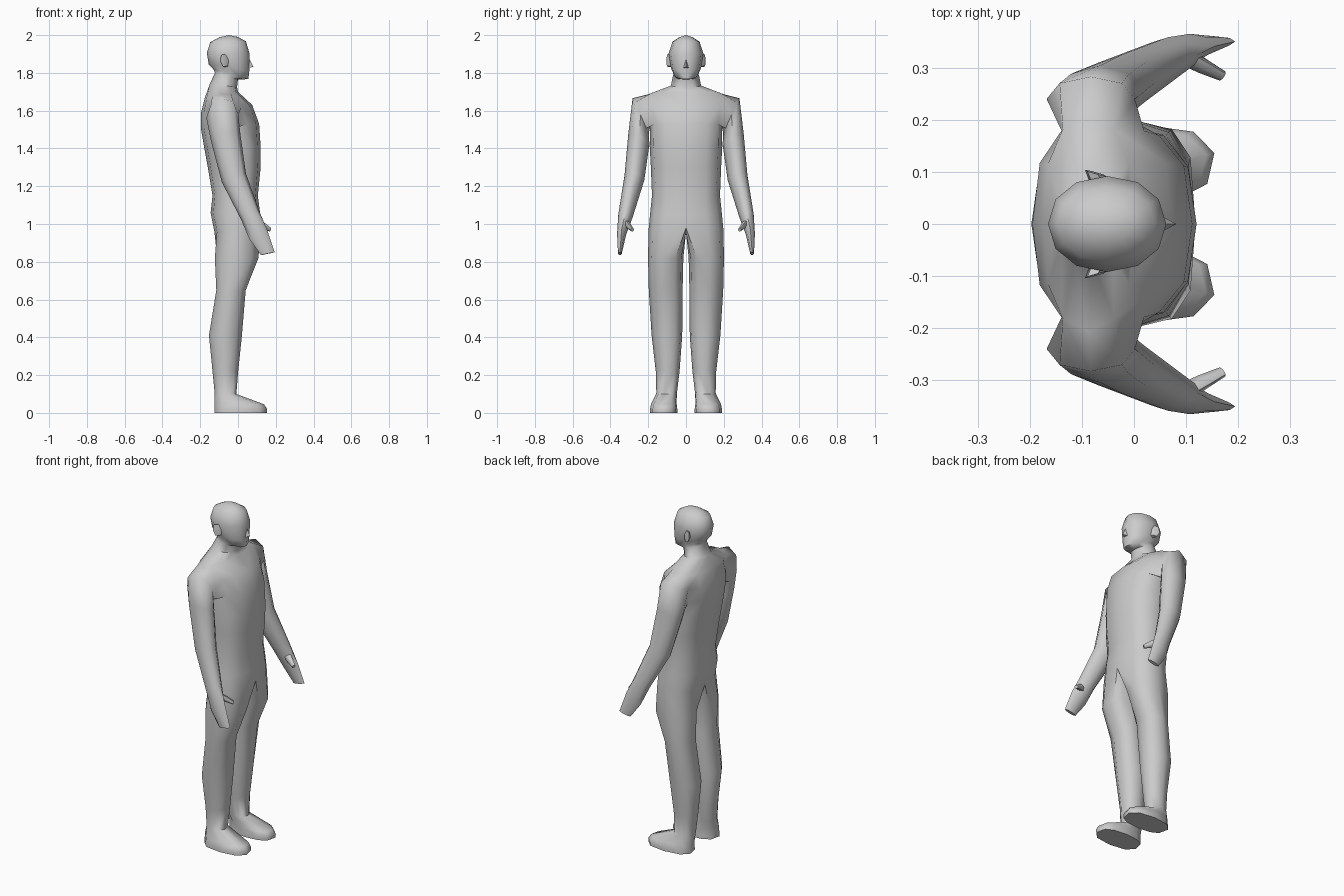
import bpy, bmesh, math
from mathutils import Vector

if "Cube" in bpy.data.objects:
    bpy.data.objects.remove(bpy.data.objects["Cube"])

skin = bpy.data.materials.new("plain_grey")
skin.diffuse_color = (0.6, 0.6, 0.6, 1)
skin.use_nodes = True
skin.node_tree.nodes["Principled BSDF"].inputs["Base Color"].default_value = skin.diffuse_color


def power(v, e):
    return math.copysign(abs(v) ** (2 / e), v)


def ring(bm, angles, fx, fz, bx, bz, y0, y1, e):
    """Rounded cross-section from front point to back point, y0 to y1 wide."""
    out = []
    for a in angles:
        t = (1 + power(math.cos(math.radians(a)), e)) / 2
        s = power(math.sin(math.radians(a)), e)
        y = (y0 + y1) / 2 + s * (y1 - y0) / 2
        out.append(bm.verts.new((bx + (fx - bx) * t, y, bz + (fz - bz) * t)))
    return out


def bridge(bm, a, b, closed=True):
    n = len(a)
    for i in range(n if closed else n - 1):
        j = (i + 1) % n
        bm.faces.new((a[i], a[j], b[j], b[i]))


def finish(bm, name, mirror=True):
    if mirror:
        bmesh.ops.mirror(bm, geom=bm.verts[:] + bm.edges[:] + bm.faces[:],
                         axis='Y', merge_dist=0.0005)
        bmesh.ops.remove_doubles(bm, verts=bm.verts[:], dist=0.0005)
    bmesh.ops.recalc_face_normals(bm, faces=bm.faces[:])
    me = bpy.data.meshes.new(name)
    bm.to_mesh(me)
    bm.free()
    me.materials.append(skin)
    ob = bpy.data.objects.new(name, me)
    bpy.context.collection.objects.link(ob)
    bpy.ops.object.select_all(action='DESELECT')
    ob.select_set(True)
    bpy.context.view_layer.objects.active = ob
    bpy.ops.object.shade_smooth_by_angle(angle=math.radians(62))


# Body: one half is lofted from hips to crown, then mirrored
bm = bmesh.new()
half = [30 * i for i in range(7)]
# front x, front z, back x, back z, half width, squareness
torso = [
    (0.118, 0.98, -0.125, 0.96, 0.198, 2.5),   # hips
    (0.118, 1.05, -0.145, 1.06, 0.190, 2.5),
    (0.105, 1.15, -0.135, 1.15, 0.180, 2.5),   # waist
    (0.120, 1.30, -0.160, 1.30, 0.186, 2.5),
    (0.120, 1.41, -0.180, 1.41, 0.192, 2.5),
    (0.112, 1.53, -0.197, 1.51, 0.190, 2.6),   # armpit
    (0.075, 1.63, -0.195, 1.59, 0.200, 2.6),   # chest
    (0.000, 1.70, -0.175, 1.67, 0.205, 2.4),   # shoulder top
    (-0.005, 1.725, -0.150, 1.74, 0.080, 2.0),  # neck
    (0.000, 1.765, -0.122, 1.80, 0.070, 2.0),
    (0.055, 1.767, -0.130, 1.82, 0.066, 2.2),  # jaw
    (0.060, 1.81, -0.155, 1.845, 0.080, 2.1),
    (0.062, 1.90, -0.165, 1.905, 0.092, 2.1),  # brow
    (0.042, 1.967, -0.147, 1.963, 0.072, 2.1),
    (0.000, 1.99, -0.100, 1.988, 0.035, 2.0),  # crown
]
rings = [ring(bm, half, f, fz, b, bz, -w, w, e) for f, fz, b, bz, w, e in torso]
for k in range(len(rings) - 1):
    for i in range(6):
        if k in (5, 6) and i in (2, 3):        # arm opening
            continue
        a, b = rings[k], rings[k + 1]
        bm.faces.new((a[i], a[i + 1], b[i + 1], b[i]))
top = bm.verts.new((-0.05, 0, 2.0))
for i in range(6):
    bm.faces.new((rings[-1][i], rings[-1][i + 1], top))

# Arm: grows out of the opening down to the fingertips
lo, mid, hi = rings[5], rings[6], rings[7]
prev = [lo[2], lo[3], lo[4], mid[4], hi[4], hi[3], hi[2], mid[2]]
bm.verts.remove(mid[3])
# centre, forward half size, outward half size, forward tilt, outward tilt
arm = [
    ((-0.083, 0.240, 1.570), 0.085, 0.105, 5, 66),   # shoulder
    ((-0.065, 0.249, 1.455), 0.080, 0.064, 10, 30),
    ((-0.022, 0.273, 1.245), 0.068, 0.054, 20, 14),  # elbow
    ((0.065, 0.320, 1.045), 0.053, 0.039, 24, 10),   # wrist
    ((0.107, 0.341, 0.945), 0.053, 0.024, 27, 5),    # palm
    ((0.158, 0.350, 0.843), 0.037, 0.010, 12, 5),    # fingertips
]
for c, f, o, tf, to in arm:
    tf, to = math.radians(tf), math.radians(to)
    F = Vector((math.cos(tf), 0, math.sin(tf))) * f
    O = Vector((0, math.cos(to), math.sin(to))) * o
    cur = []
    for i in range(8):
        a = math.radians(-45 - 45 * i)
        cur.append(bm.verts.new(Vector(c) + F * math.cos(a) + O * math.sin(a)))
    bridge(bm, prev, cur)
    prev = cur
bm.faces.new(prev)

# Leg: hip edge plus crotch points form the first closed ring
crotch = [bm.verts.new((x, 0, 0.955)) for x in (-0.07, 0.0, 0.07)]
prev = rings[0] + crotch
loop = [-30 + 40 * i for i in range(7)] + [240, 270, 300]
# front x, front z, back x, back z, inner y, outer y, squareness
leg = [
    (0.110, 0.82, -0.124, 0.82, 0.014, 0.201, 2.3),  # thigh
    (0.042, 0.65, -0.116, 0.65, 0.018, 0.197, 2.2),  # knee
    (0.022, 0.41, -0.155, 0.41, 0.020, 0.182, 2.1),  # calf
    (0.002, 0.22, -0.136, 0.22, 0.034, 0.160, 2.1),
    (-0.008, 0.10, -0.125, 0.11, 0.048, 0.157, 2.2),  # ankle
    (0.140, 0.045, -0.127, 0.06, 0.050, 0.183, 2.5),  # foot
    (0.156, 0.02, -0.127, 0.02, 0.046, 0.191, 2.5),
    (0.154, 0.00, -0.127, 0.00, 0.046, 0.191, 2.5),  # sole
]
for row in leg:
    cur = ring(bm, loop, *row)
    bridge(bm, prev, cur)
    prev = cur
bm.faces.new(prev)
finish(bm, "body")


def tapered(name, sections, sides, mirror=True):
    """Closed tube through (centre, radius vector A, radius vector B) sections."""
    bm = bmesh.new()
    prev = None
    for c, A, B in sections:
        cur = []
        for i in range(sides):
            a = 2 * math.pi * i / sides
            cur.append(bm.verts.new(Vector(c) + Vector(A) * math.cos(a) + Vector(B) * math.sin(a)))
        if prev:
            bridge(bm, prev, cur)
        else:
            bm.faces.new(cur)
        prev = cur
    bm.faces.new(prev)
    finish(bm, name, mirror)


# Thumbs
tapered("thumbs", [
    ((0.085, 0.328, 1.010), (0.010, 0.014, 0), (0.008, 0, 0.026)),
    ((0.130, 0.304, 0.992), (0.008, 0.013, 0), (0.006, 0, 0.018)),
    ((0.170, 0.284, 0.970), (0.005, 0.009, 0), (0.004, 0, 0.010)),
], 6)

# Ears
tapered("ears", [
    ((-0.062, 0.070, 1.862), (0.020, 0, 0.004), (-0.006, 0, 0.034)),
    ((-0.074, 0.098, 1.866), (0.020, -0.006, 0.004), (-0.006, 0, 0.036)),
], 6)

# Nose: small wedge
bm = bmesh.new()
bridge_top = bm.verts.new((0.055, 0, 1.885))
tip = bm.verts.new((0.081, 0, 1.832))
left, right = (bm.verts.new((0.050, s * 0.017, 1.825)) for s in (-1, 1))
for f in ((bridge_top, left, tip), (bridge_top, tip, right), (left, right, tip), (bridge_top, right, left)):
    bm.faces.new(f)
finish(bm, "nose", False)
